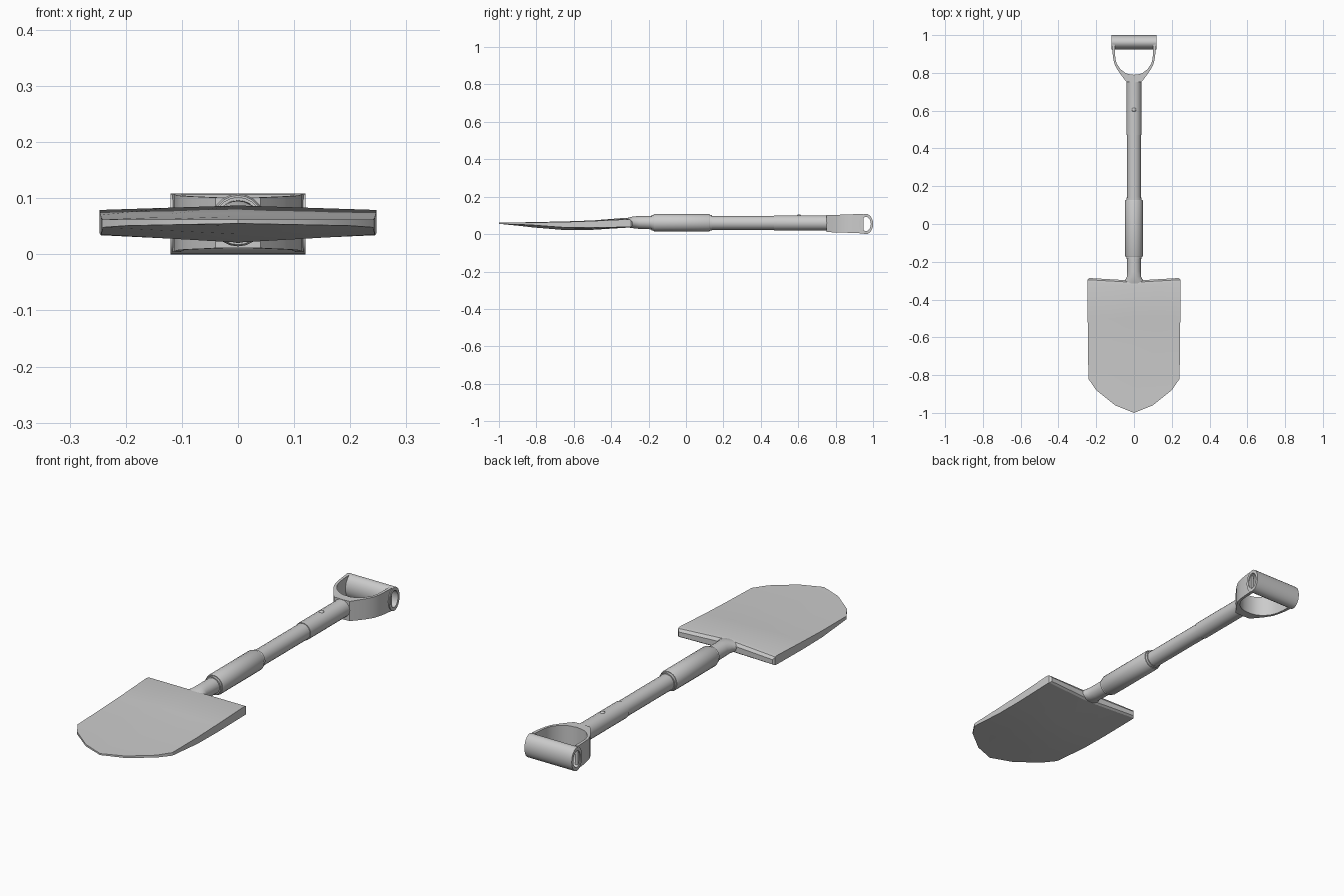
import bpy, bmesh, math

if "Cube" in bpy.data.objects:
    bpy.data.objects.remove(bpy.data.objects["Cube"])

ZC = 0.06  # height of the shaft axis


def finish(name, bm, angle=35):
    bmesh.ops.remove_doubles(bm, verts=bm.verts, dist=1e-5)
    bmesh.ops.recalc_face_normals(bm, faces=bm.faces)
    me = bpy.data.meshes.new(name)
    bm.to_mesh(me)
    bm.free()
    ob = bpy.data.objects.new(name, me)
    bpy.context.collection.objects.link(ob)
    bpy.context.view_layer.objects.active = ob
    ob.select_set(True)
    bpy.ops.object.shade_smooth_by_angle(angle=math.radians(angle))
    ob.select_set(False)
    return ob


def loft(name, rings, caps=True, closed=False, angle=35):
    """Skin a list of equal-length closed rings."""
    bm = bmesh.new()
    vr = [[bm.verts.new(p) for p in r] for r in rings]
    n = len(vr[0])
    pairs = list(zip(vr, vr[1:])) + ([(vr[-1], vr[0])] if closed else [])
    for a, b in pairs:
        for i in range(n):
            j = (i + 1) % n
            bm.faces.new((a[i], a[j], b[j], b[i]))
    if caps and not closed:
        bm.faces.new(vr[0])
        bm.faces.new(vr[-1])
    return finish(name, bm, angle)


def along_y(name, profile, seg=20):
    """Profile entries: y, x radius, z radius, z centre."""
    t = [2 * math.pi * i / seg for i in range(seg)]
    return loft(name, [[(rx * math.cos(a), y, zc + rz * math.sin(a)) for a in t]
                       for y, rx, rz, zc in profile])


# Blade: y, half width, top edge z, top centre z, bottom edge z, bottom centre z
sections = [
    (-1.00, 0.000, 0.062, 0.062, 0.055, 0.055),
    (-0.96, 0.100, 0.062, 0.062, 0.053, 0.051),
    (-0.88, 0.200, 0.062, 0.063, 0.051, 0.043),
    (-0.82, 0.241, 0.062, 0.064, 0.048, 0.036),
    (-0.64, 0.244, 0.065, 0.068, 0.035, 0.021),
    (-0.50, 0.245, 0.070, 0.073, 0.034, 0.023),
    (-0.31, 0.247, 0.079, 0.087, 0.038, 0.034),
    (-0.295, 0.246, 0.076, 0.084, 0.038, 0.035),
    (-0.286, 0.238, 0.065, 0.070, 0.044, 0.042),
]
us = [-1, -0.5, 0, 0.5, 1]
rings = []
for k, (y, w, te, tc, be, bc) in enumerate(sections):
    pull = 0.014 if k >= 6 else 0
    yy = lambda u: y - pull * (1 - abs(u))
    rings.append([(u * w, yy(u), tc + (te - tc) * abs(u)) for u in us] +
                 [(u * w, yy(u), bc + (be - bc) * abs(u)) for u in reversed(us)])
bm = bmesh.new()
vr = [[bm.verts.new(p) for p in r] for r in rings]
for a, b in zip(vr, vr[1:]):
    for i in range(10):
        j = (i + 1) % 10
        bm.faces.new((a[i], a[j], b[j], b[i]))
for i in range(4):
    e = vr[-1]
    bm.faces.new((e[i], e[i + 1], e[8 - i], e[9 - i]))
bmesh.ops.dissolve_degenerate(bm, dist=1e-5, edges=bm.edges)
finish("blade", bm, 25)

# Neck flaring into the blade
along_y("blade_neck", [(-0.33, 0.066, 0.020, 0.061), (-0.305, 0.052, 0.027, 0.062),
                       (-0.28, 0.038, 0.032, 0.063), (-0.25, 0.036, 0.034, 0.062),
                       (-0.17, 0.036, 0.036, 0.061)])

# Sleeve with collars at both ends
along_y("shaft_sleeve", [(y, r, r, ZC + 0.001) for y, r in [
    (-0.185, 0.036), (-0.185, 0.041), (-0.174, 0.041), (-0.174, 0.044), (-0.168, 0.047),
    (0.122, 0.047), (0.128, 0.044), (0.128, 0.041), (0.14, 0.041), (0.14, 0.036)]])

# Shaft and the wider tube of the handle
along_y("shaft", [(y, 0.037, 0.037, ZC) for y in (0.12, 0.48)])
along_y("upper_tube", [(0.47, 0.037, 0.037, ZC), (0.47, 0.040, 0.040, ZC),
                       (0.74, 0.040, 0.040, ZC), (0.79, 0.043, 0.042, ZC)])

# Rivet on the upper tube
bm = bmesh.new()
bmesh.ops.create_uvsphere(bm, u_segments=12, v_segments=6, radius=0.011)
bmesh.ops.scale(bm, vec=(1, 1, 0.6), verts=bm.verts)
bmesh.ops.translate(bm, vec=(0, 0.605, 0.099), verts=bm.verts)
finish("rivet", bm)

# Forked yoke: outer x, y, inner x, y, half height; mirrored to the left
half = [(0.000, 0.750, 0.000, 0.790, 0.045), (0.040, 0.752, 0.022, 0.792, 0.045),
        (0.058, 0.775, 0.045, 0.799, 0.046), (0.082, 0.808, 0.070, 0.818, 0.047),
        (0.101, 0.840, 0.090, 0.846, 0.048), (0.109, 0.870, 0.098, 0.872, 0.049),
        (0.114, 0.910, 0.101, 0.910, 0.051), (0.117, 0.950, 0.102, 0.950, 0.052)]
path = [(-ox, oy, -ix, iy, h) for ox, oy, ix, iy, h in reversed(half[1:])] + half
zc = 0.056
loft("handle_yoke", [[(ox, oy, zc - h), (ox, oy, zc + h), (ix, iy, zc + h), (ix, iy, zc - h)]
                     for ox, oy, ix, iy, h in path])

# Hollow oval grip bar across the yoke
seg = 24
ang = [2 * math.pi * i / seg for i in range(seg)]
oval = lambda x, ry, rz: [(x, 0.962 + ry * math.cos(a), 0.054 + rz * math.sin(a)) for a in ang]
loft("grip_bar", [oval(-0.12, 0.038, 0.054), oval(0.12, 0.038, 0.054),
                  oval(0.12, 0.026, 0.038), oval(-0.12, 0.026, 0.038)], closed=True)
